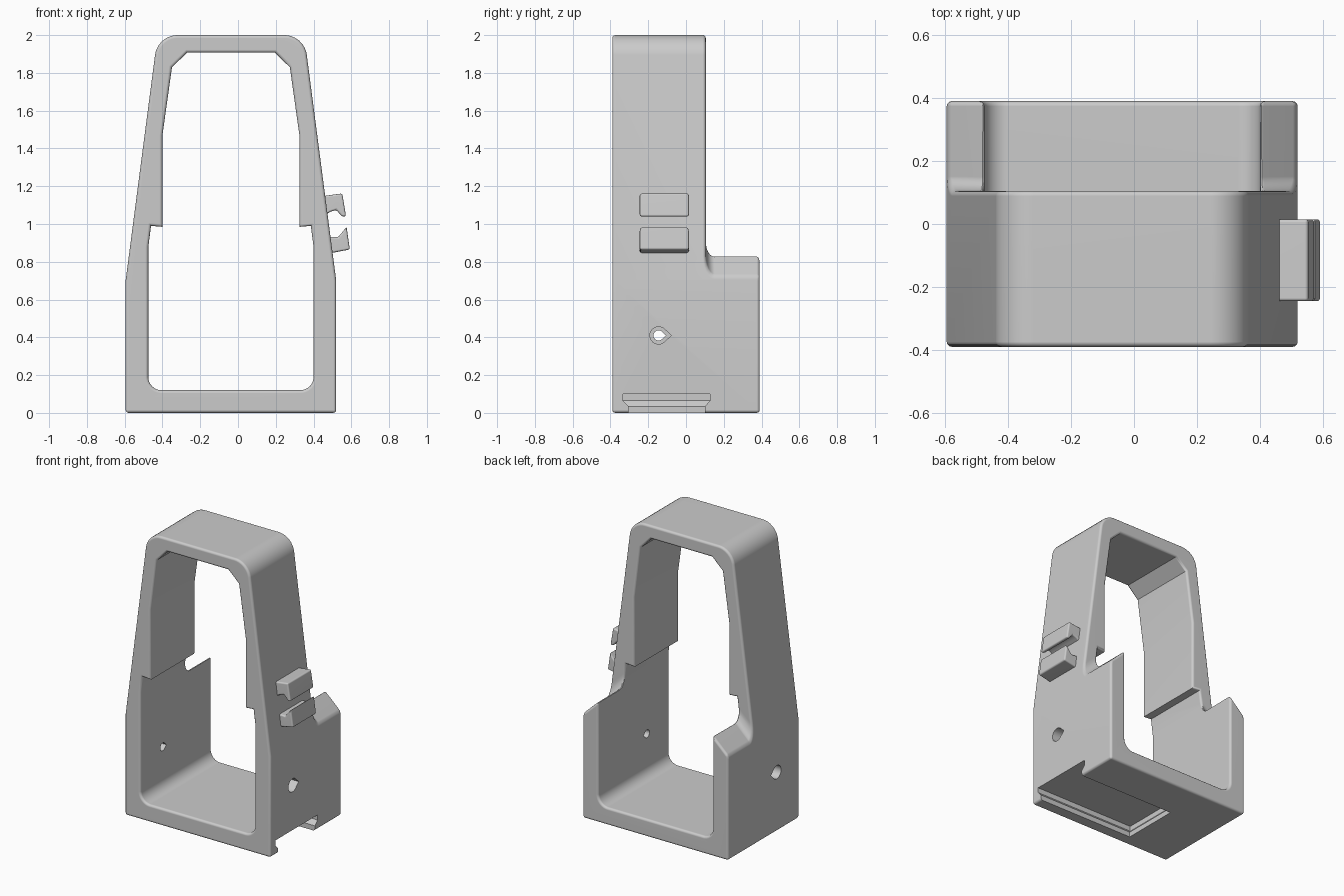
import bpy, bmesh, math
from mathutils import Vector

if "Cube" in bpy.data.objects:
    bpy.data.objects.remove(bpy.data.objects["Cube"], do_unlink=True)

CX = -0.0375  # centre line of the frame

grey = bpy.data.materials.new("plain grey")
grey.use_nodes = True
grey.diffuse_color = (0.6, 0.6, 0.6, 1)
grey.node_tree.nodes["Principled BSDF"].inputs["Base Color"].default_value = (0.6, 0.6, 0.6, 1)


def loft(name, sections):
    """Join matching closed point loops into one solid."""
    bm = bmesh.new()
    rings = [[bm.verts.new(p) for p in s] for s in sections]
    n = len(rings[0])
    for a, b in zip(rings, rings[1:]):
        for i in range(n):
            j = (i + 1) % n
            bm.faces.new((a[i], a[j], b[j], b[i]))
    bm.faces.new(rings[0])
    bm.faces.new(rings[-1])
    bmesh.ops.recalc_face_normals(bm, faces=bm.faces)
    mesh = bpy.data.meshes.new(name)
    bm.to_mesh(mesh)
    bm.free()
    mesh.materials.append(grey)
    ob = bpy.data.objects.new(name, mesh)
    bpy.context.collection.objects.link(ob)
    return ob


def prism_y(name, xz, y0, y1):
    return loft(name, [[(x, y, z) for x, z in xz] for y in (y0, y1)])


def prism_x(name, yz, x0, x1):
    return loft(name, [[(x, y, z) for y, z in yz] for x in (x0, x1)])


def rounded(points):
    """Points (x, z, radius) with the corners replaced by arcs."""
    out = []
    for i, (x, z, r) in enumerate(points):
        p = Vector((x, z))
        if not r:
            out.append((x, z))
            continue
        a = (Vector(points[i - 1][:2]) - p).normalized()
        b = (Vector(points[(i + 1) % len(points)][:2]) - p).normalized()
        half = a.angle(b) / 2
        centre = p + (a + b).normalized() * r / math.sin(half)
        start = p + a * r / math.tan(half) - centre
        end = p + b * r / math.tan(half) - centre
        for k in range(9):
            q = centre + start.lerp(end, k / 8).normalized() * r
            out.append((q.x, q.y))
    return out


def symmetric(half):
    """Mirror a half outline, listed bottom to top, across the centre line."""
    right = [(CX + x, z, r) for x, z, r in half]
    left = [(CX - x, z, r) for x, z, r in reversed(half)]
    return rounded(right + left)


def cut(ob, cutter):
    mod = ob.modifiers.new("cut", 'BOOLEAN')
    mod.operation = 'DIFFERENCE'
    mod.solver = 'EXACT'
    mod.object = cutter
    cutter.hide_render = True
    cutter.hide_set(True)


def apply_all(ob):
    bpy.ops.object.select_all(action='DESELECT')
    ob.select_set(True)
    bpy.context.view_layer.objects.active = ob
    bpy.ops.object.convert(target='MESH')


def soften(ob, width, rule):
    """Round the sharp edges that pass the rule."""
    apply_all(ob)
    bm = bmesh.new()
    bm.from_mesh(ob.data)
    bmesh.ops.remove_doubles(bm, verts=bm.verts, dist=0.001)
    bmesh.ops.dissolve_limit(bm, angle_limit=math.radians(1), verts=bm.verts, edges=bm.edges)
    edges = [e for e in bm.edges if e.calc_face_angle(0) > math.radians(32) and rule(e)]
    bmesh.ops.bevel(bm, geom=edges, offset=width, offset_type='OFFSET', segments=3,
                    profile=0.5, affect='EDGES', clamp_overlap=False)
    bm.to_mesh(ob.data)
    bm.free()


def finish(ob):
    """Apply modifiers and shade smooth with sharp corners."""
    apply_all(ob)
    bpy.ops.object.shade_smooth_by_angle(angle=math.radians(35))
    mod = ob.modifiers.new("even shading", 'WEIGHTED_NORMAL')
    mod.keep_sharp = True


def not_inner_crease(edge):
    """Keep the front-to-back creases inside the opening crisp."""
    a, b = (v.co for v in edge.verts)
    return abs((b - a).normalized().y) < 0.9 or abs(a.x - CX) > 0.43


# Main frame: the outline, cut at the rear before the opening is made
outer = symmetric([(0.5575, 0, 0), (0.5575, 0.7, 0), (0.388, 2.0, 0.12)])
frame = prism_y("frame", outer, -0.39, 0.39)

# Rear cut-away: walls end in outward slopes with a fillet up the frame
fillet = [(0.15 - 0.045 * math.sin(t), 0.09 - 0.09 * math.cos(t))
          for t in (math.pi / 2 * (1 - k / 6) for k in range(7))]
rear = [(0.6, 2.5), (0.105, 2.5)] + fillet + [(0.6, 0)]
sections = []
for d, lift in ((-0.65, 0.635), (-0.41, 0.86), (0.41, 0.86), (0.65, 0.635)):
    sections.append([(CX + d, y, z + lift) for y, z in rear])
cut(frame, loft("rear_cutter", sections))

# Stepped opening from front to back
inner = symmetric([(0.4375, 0.12, 0.07), (0.4375, 0.88, 0), (0.423, 0.99, 0), (0.3625, 0.985, 0),
                   (0.3625, 1.47, 0), (0.312, 1.83, 0), (0.232, 1.907, 0)])
cut(frame, prism_y("opening_cutter", inner, -0.6, 0.6))
soften(frame, 0.016, not_inner_crease)

# Undercut slot in the base, open on one side
slot = []
for grow, z in ((0, -0.05), (0, 0.035), (0.028, 0.065), (0.028, 0.1)):
    x, y0, y1 = -0.22 - grow, -0.305 - grow, 0.1 + grow
    slot.append([(x, y0, z), (0.7, y0, z), (0.7, y1, z), (x, y1, z)])
cut(frame, loft("slot_cutter", slot))


# Teardrop holes through both walls, wider on the outside
def teardrop(r):
    arc = [math.radians(50 + 260 * k / 16) for k in range(17)]
    return [(-0.145 + r * math.cos(a), 0.41 + r * math.sin(a)) for a in arc] + [(-0.145 + r * 1.45, 0.41)]


cut(frame, prism_x("pin_hole_cutter", teardrop(0.027), -0.8, 0.8))
for side in (-1, 1):
    cut(frame, prism_x("hole_recess_cutter", teardrop(0.046), CX + side * 0.49, CX + side * 0.7))
finish(frame)

# Pair of clip jaws on the side
upper = [(0.43, 1.145), (0.552, 1.162), (0.572, 1.04), (0.55, 1.04), (0.52, 1.075), (0.49, 1.065), (0.45, 1.04)]
lower = [(0.45, 0.935), (0.53, 0.93), (0.575, 0.985), (0.592, 0.865), (0.46, 0.84)]
for name, outline in (("upper_clip_jaw", upper), ("lower_clip_jaw", lower)):
    jaw = prism_y(name, outline, -0.245, 0.015)
    soften(jaw, 0.01, lambda e: True)
    finish(jaw)

# Remove the used cutters
for ob in [o for o in bpy.data.objects if o.name.split(".")[0].endswith("_cutter")]:
    bpy.data.objects.remove(ob, do_unlink=True)
